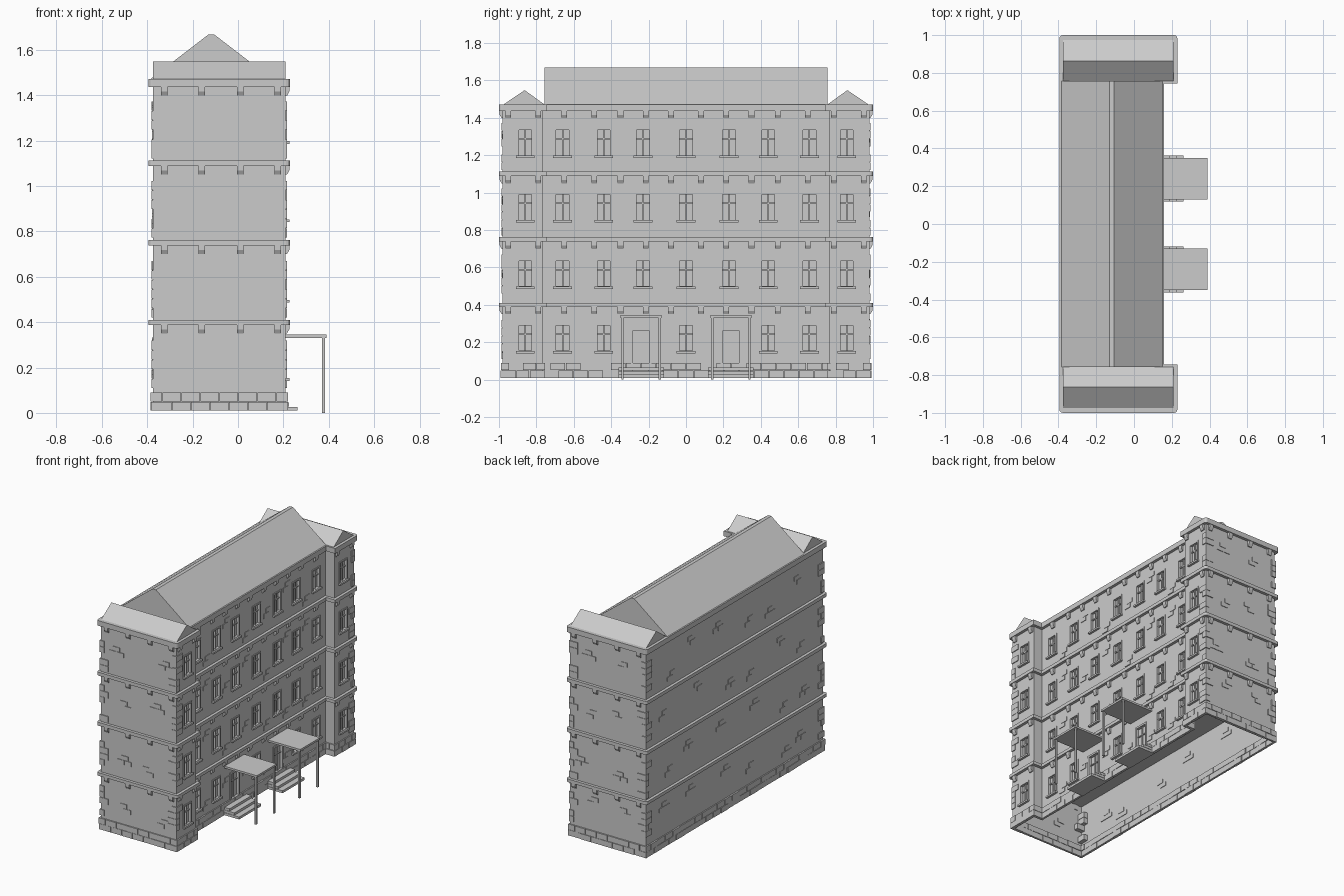
import bpy, bmesh, random

if "Cube" in bpy.data.objects:
    bpy.data.objects.remove(bpy.data.objects["Cube"])
random.seed(4)

XB, XW, XM, YE, YI = -0.375, 0.21, 0.14, 0.98, 0.765   # back, wing front, main front, end, wing inner
SILLS = [0.145, 0.49, 0.845, 1.19]
CORNICES = [(0.388, 0.41), (0.738, 0.762), (1.088, 1.112), (1.436, 1.472)]


def finish(name, bm):
    bmesh.ops.recalc_face_normals(bm, faces=bm.faces)
    me = bpy.data.meshes.new(name)
    bm.to_mesh(me)
    bm.free()
    ob = bpy.data.objects.new(name, me)
    bpy.context.collection.objects.link(ob)
    return ob


def extrude(bm, pts, vec):
    f = bm.faces.new([bm.verts.new(p) for p in pts])
    r = bmesh.ops.extrude_face_region(bm, geom=[f])
    vs = [v for v in r["geom"] if isinstance(v, bmesh.types.BMVert)]
    bmesh.ops.translate(bm, verts=vs, vec=vec)


def prisms(name, items):
    bm = bmesh.new()
    for pts, vec in items:
        extrude(bm, pts, vec)
    return finish(name, bm)


def box(x0, x1, y0, y1, z0, z1):
    return ([(x0, y0, z0), (x1, y0, z0), (x1, y1, z0), (x0, y1, z0)], (0, 0, z1 - z0))


def plan(o):
    a, w, m, e, i = XB - o, XW + o, XM + o, YE + o, YI - o
    return [(a, -e), (w, -e), (w, -i), (m, -i), (m, i), (w, i), (w, e), (a, e)]


def slab(o, z0, z1):
    return ([(x, y, z0) for x, y in plan(o)], (0, 0, z1 - z0))


# Window and door positions on the front facade
windows = []
for k, z in enumerate(SILLS):
    for y in (-0.66, -0.44, -0.23, 0, 0.23, 0.44, 0.66):
        if not (k == 0 and abs(y) == 0.23):
            windows.append((XM, y, z))
    windows += [(XW, -0.86, z), (XW, 0.86, z)]
doors = [-0.24, 0.24]

# Walls: hollow shell, open underneath, with recessed openings
walls = prisms("walls", [slab(0, 0.01, 1.45)])
cuts = [box(x - 0.014, x + 0.05, y - 0.042, y + 0.042, z, z + 0.155) for x, y, z in windows]
cuts += [box(XM - 0.014, XM + 0.05, y - 0.05, y + 0.05, 0.066, 0.27) for y in doors]
cutter = prisms("opening_cutter", cuts)
mod = walls.modifiers.new("openings", "BOOLEAN")
mod.operation, mod.solver, mod.object = "DIFFERENCE", "EXACT", cutter
bpy.context.view_layer.objects.active = walls
bpy.ops.object.modifier_apply(modifier="openings")
bpy.data.objects.remove(cutter)
bm = bmesh.new()
bm.from_mesh(walls.data)
under = [f for f in bm.faces if f.normal.z < -0.9 and f.calc_center_median().z < 0.02]
bmesh.ops.delete(bm, geom=under, context="FACES")
bm.to_mesh(walls.data)
bm.free()

# Window frames, glazing bars and sills
frames, sills = [], []
for x, y, z in windows:
    a, b, t = x - 0.014, x + 0.005, z + 0.155
    frames += [box(a, b, y - 0.045, y - 0.034, z, t), box(a, b, y + 0.034, y + 0.045, z, t),
               box(a, b, y - 0.034, y + 0.034, t - 0.01, t), box(a, b, y - 0.034, y + 0.034, z, z + 0.01),
               box(a, x - 0.004, y - 0.004, y + 0.004, z, t),
               box(a, x - 0.005, y - 0.034, y + 0.034, z + 0.095, z + 0.103)]
    sills.append(box(x - 0.01, x + 0.016, y - 0.05, y + 0.05, z - 0.004, z + 0.008))
prisms("window_frames", frames)
prisms("window_sills", sills)

# Cornices, one per storey, with rounded outer corners
for k, (z0, z1) in enumerate(CORNICES):
    bm = bmesh.new()
    extrude(bm, *slab(0.02, z0, z1))
    corner = [e for e in bm.edges if abs(e.verts[0].co.z - e.verts[1].co.z) > 0.01
              and abs(e.verts[0].co.y) > 0.9]
    bmesh.ops.bevel(bm, geom=corner, offset=0.018, segments=3, affect="EDGES", profile=0.5)
    finish(f"cornice_{k + 1}", bm)

# Tapered brackets under the cornices
brackets = []
front_y = [0.08, 0.215, 0.35, 0.49, 0.65, 0.79, 0.95]
for z, _ in CORNICES:
    prof = [(-0.004, z), (0.016, z), (0.016, z - 0.02), (0.006, z - 0.038), (-0.004, z - 0.038)]
    for s in (-1, 1):
        for y in front_y:
            x = XW if y > 0.75 else XM
            brackets.append(([(x + d, s * y - 0.015, h) for d, h in prof], (0, 0.03, 0)))
        for x in (-0.325, -0.16, 0.01, 0.175):
            brackets.append(([(x - 0.015, s * (YE + d), h) for d, h in prof], (0.03, 0, 0)))
prisms("brackets", brackets)

# Plinth: two staggered brick courses round the plan
plinth = []
loop = plan(0)
for (ax, ay), (bx, by) in zip(loop, loop[1:] + loop[:1]):
    along_x = abs(ax - bx) > abs(ay - by)
    lo, hi = (min(ax, bx), max(ax, bx)) if along_x else (min(ay, by), max(ay, by))
    n = max(1, round((hi - lo) / 0.08))
    step = (hi - lo) / n
    for row in (0, 1):
        z0 = 0.01 + 0.041 * row
        marks = [lo - 0.01] + [lo + step * (i + 0.5 * row) for i in range(1 - row, n)] + [hi + 0.01]
        for p, q in zip(marks, marks[1:]):
            d = random.uniform(0.007, 0.011)
            p, q = p + 0.0015, q - 0.0015
            z1 = z0 + 0.039
            plinth.append(box(p, q, ay - d, ay + d, z0, z1) if along_x
                          else box(ax - d, ax + d, p, q, z0, z1))
prisms("plinth_bricks", plinth)

# Corner bricks and scattered brick patches
bricks = []
for k in range(4):
    base = 0.1 if k == 0 else CORNICES[k - 1][1]
    rows = int((CORNICES[k][0] - 0.04 - base) / 0.042)
    for cx, sx in ((XB, -1), (XW, 1)):
        for sy in (-1, 1):
            for r in random.sample(range(rows), 4):
                a, b = random.choice([(0.06, 0.03), (0.03, 0.06)])
                xs = sorted((cx + sx * 0.006, cx - sx * a))
                ys = sorted((sy * (YE + 0.006), sy * (YE - b)))
                z = base + 0.01 + r * 0.042
                bricks.append(box(*xs, *ys, z, z + 0.04))

    def patch(c, z, put):
        s = random.choice((-1, 1))
        for du, dz in random.choice([((0, 0), (0.03, 0.032)), ((0, 0), (0.055, 0), (0.03, 0.032))]):
            u = c + s * du
            put(u - 0.026, u + 0.026, z + dz, z + dz + 0.03)

    for s in (-1, 1):
        for c in (-0.22, 0.04):
            patch(c + random.uniform(-0.06, 0.06), base + random.uniform(0.04, 0.18),
                  lambda p, q, a, b: bricks.append(box(p, q, s * YE - 0.004, s * YE + 0.004, a, b)))
    for i in range(6):
        patch(-0.78 + i * 0.31 + random.uniform(-0.08, 0.08), base + random.uniform(0.03, 0.2),
              lambda p, q, a, b: bricks.append(box(XB - 0.004, XB + 0.004, p, q, a, b)))
    for y in (-0.55, -0.335, -0.115, 0.115, 0.335, 0.55):
        z = base + random.choice((0.02, 0.1, 0.2))
        for dz, dy in ((0, -0.01), (0.032, 0.012)):
            bricks.append(box(XM - 0.004, XM + 0.004, y + dy - 0.026, y + dy + 0.026, z + dz, z + dz + 0.03))
prisms("wall_bricks", bricks)

# Main roof with a narrow flat ridge, and a small gable on each wing
prisms("main_roof", [([(-0.385, -0.757, 1.472), (0.15, -0.757, 1.472),
                       (-0.105, -0.757, 1.668), (-0.13, -0.757, 1.668)], (0, 1.514, 0))])
for s, n in ((-1, "front"), (1, "back")):
    prisms(f"{n}_wing_roof", [([(XB, s * 0.757, 1.472), (XB, s * 0.975, 1.472), (XB, s * 0.863, 1.548)],
                               (XW - XB, 0, 0))])

# Entrances: door, steps, canopy and posts
for y, n in zip(doors, ("left", "right")):
    prisms(f"{n}_door", [box(XM - 0.014, XM + 0.006, y - 0.055, y - 0.043, 0.06, 0.275),
                         box(XM - 0.014, XM + 0.006, y + 0.043, y + 0.055, 0.06, 0.275),
                         box(XM - 0.014, XM + 0.006, y - 0.043, y + 0.043, 0.262, 0.275),
                         box(XM - 0.014, XM - 0.006, y - 0.003, y + 0.003, 0.06, 0.262),
                         box(XM - 0.014, XM - 0.006, y - 0.043, y + 0.043, 0.2, 0.207)])
    prisms(f"{n}_steps", [box(XM - 0.004, x, y - 0.122, y + 0.122, z, z + 0.017)
                          for x, z in ((0.262, 0.01), (0.225, 0.029), (0.188, 0.048))])
    prisms(f"{n}_canopy", [box(XM - 0.004, 0.39, y - 0.109, y + 0.109, 0.331, 0.345)])
    prisms(f"{n}_canopy_posts", [box(0.371, 0.383, y + d - 0.006, y + d + 0.006, 0, 0.332)
                                 for d in (-0.1, 0.1)])
